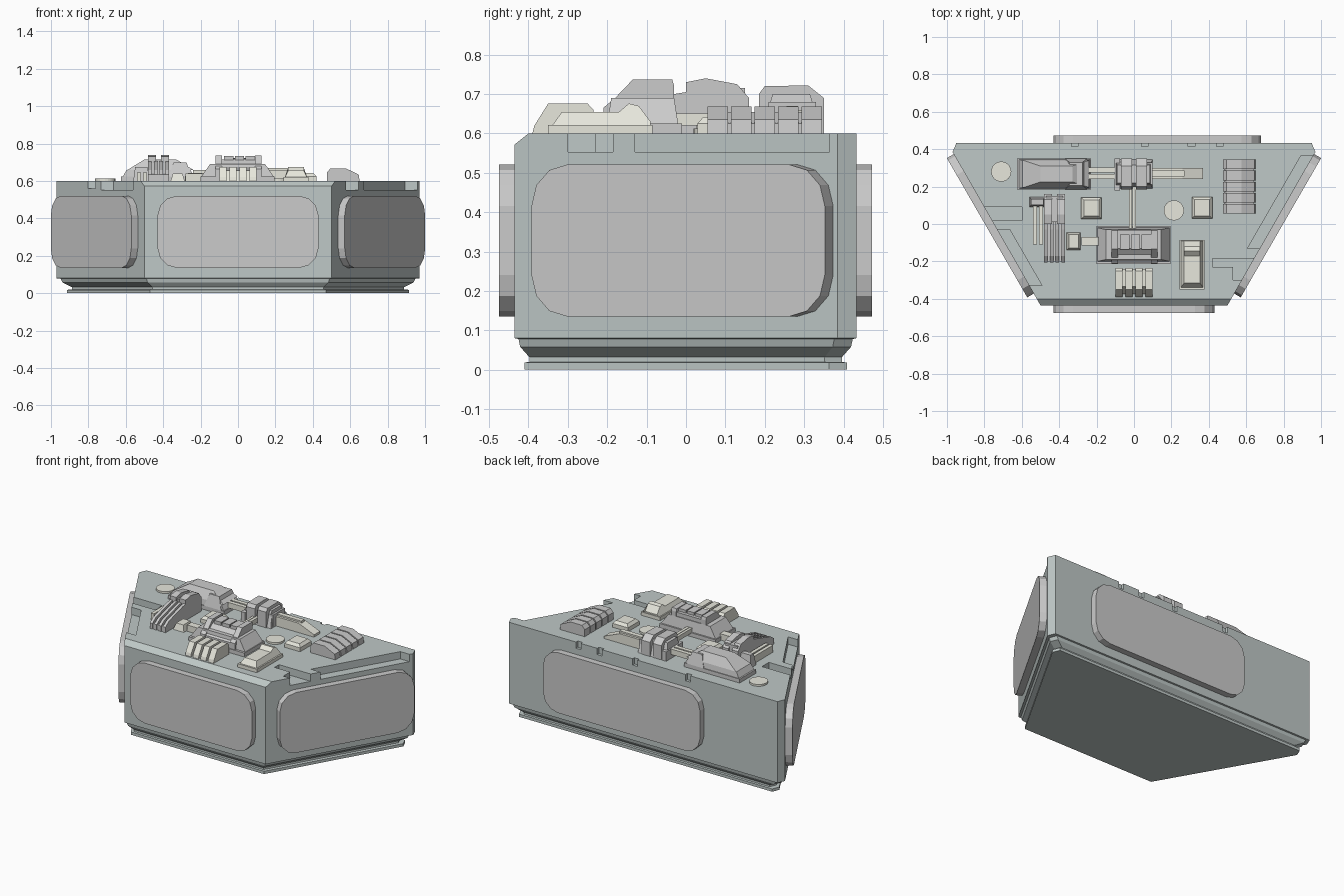
import bpy, bmesh, math
from mathutils import Vector

if "Cube" in bpy.data.objects:
    bpy.data.objects.remove(bpy.data.objects["Cube"])


def material(name, rgb):
    m = bpy.data.materials.new(name)
    m.diffuse_color = (*rgb, 1)
    m.use_nodes = True
    m.node_tree.nodes["Principled BSDF"].inputs["Base Color"].default_value = m.diffuse_color
    return m


HULL = material("hull_grey_green", (0.52, 0.58, 0.57))
CREAM = material("cream", (0.80, 0.80, 0.72))
TOP = 0.6


def make(name, solids, mat=None):
    """One object from several solids; each solid is a list of matching rings."""
    bm = bmesh.new()
    for rings in solids:
        vs = [[bm.verts.new(p) for p in r] for r in rings]
        n = len(vs[0])
        bm.faces.new(vs[0])
        bm.faces.new(vs[-1])
        for a, b in zip(vs, vs[1:]):
            for i in range(n):
                j = (i + 1) % n
                bm.faces.new((a[i], a[j], b[j], b[i]))
    bmesh.ops.recalc_face_normals(bm, faces=bm.faces)
    me = bpy.data.meshes.new(name)
    bm.to_mesh(me)
    bm.free()
    ob = bpy.data.objects.new(name, me)
    bpy.context.collection.objects.link(ob)
    if mat:
        me.materials.append(mat)
    return ob


def prism(pts, axis, lo, hi):
    """Profile extruded along x (points y,z), y (points x,z) or z (points x,y)."""
    place = {"x": lambda a, b, c: (c, a, b), "y": lambda a, b, c: (a, c, b),
             "z": lambda a, b, c: (a, b, c)}[axis]
    return [[place(a, b, c) for a, b in pts] for c in (lo, hi)]


def box(x0, x1, y0, y1, z0, z1, tx=0, ty=0):
    """Box whose top is drawn in by tx and ty."""
    def ring(z, a, b):
        return [(x0 + a, y0 + b, z), (x1 - a, y0 + b, z), (x1 - a, y1 - b, z), (x0 + a, y1 - b, z)]
    return [ring(z0, 0, 0), ring(z1, tx, ty)]


def ribs(pts, axis, lo, hi, count, gap):
    """Profile repeated as evenly spaced slices."""
    step = (hi - lo + gap) / count
    return [prism(pts, axis, lo + i * step, lo + (i + 1) * step - gap) for i in range(count)]


# Hull: half-hexagon with stepped foot and chamfered front top edge
outline = [(-.5, -.435), (.5, -.435), (.97, .385), (.95, .433), (-.95, .433), (-.97, .385)]
levels = [(0, .943), (.018, .943), (.02, .915), (.032, .915), (.058, .968), (.078, .978), (.08, 1), (.572, 1)]
rings = [[(x * s, y * s, z) for x, y in outline] for z, s in levels]
rings.append([(-.52, -.40, TOP), (.52, -.40, TOP)] + [(x, y, TOP) for x, y in outline[2:]])
hull = make("hull", [rings], HULL)


# Notches cut into the top rim
def rim_slot(y0, y1, side, inset=.06):
    def pt(y, d):
        return side * (.5 + (y + .435) / 1.732 - d * 1.155), y
    return prism([pt(y0, inset), pt(y1, inset), pt(y1, -.03), pt(y0, -.03)], "z", .553, .7)


cuts = [rim_slot(-.13, .365, 1), rim_slot(-.33, -.03, -1),
        prism([(.42, -.185), (.70, -.185), (.63, -.3), (.53, -.3), (.53, -.23), (.42, -.23)], "z", .553, .7),
        prism([(-.84, .09), (-.6, .09), (-.6, .02), (-.80, .02)], "z", .56, .7)]
cuts += [box(x, x + .035, .415, .5, .56, .7) for x in (-.335, .04, .29, .44)]
cutter = make("rim_cutter", cuts)
cutter.hide_render = True
mod = hull.modifiers.new("notches", "BOOLEAN")
mod.operation, mod.solver, mod.object = "DIFFERENCE", "EXACT", cutter
bpy.context.view_layer.objects.active = hull
bpy.ops.object.modifier_apply(modifier=mod.name)
bpy.data.objects.remove(cutter)


# Raised rounded wall panels
def panel(name, centre, normal, width):
    n = Vector(normal).normalized()
    u = Vector((-n.y, n.x, 0))
    hw, hh, r = width / 2, .193, .105
    pts = []
    for k, (sx, sz) in enumerate([(1, 1), (-1, 1), (-1, -1), (1, -1)]):
        for i in range(4):
            t = math.radians(90 * k + 30 * i)
            pts.append((sx * (hw - r) + r * math.cos(t), sz * (hh - r) + r * math.sin(t)))
    c = Vector((*centre, .328))
    make(name, [[[c + u * a + Vector((0, 0, b)) + n * d for a, b in pts] for d in (-.01, .04)]])


panel("front_panel", (0, -.435), (0, -1, 0), .86)
panel("back_panel", (.125, .433), (0, 1, 0), 1.11)
for s, side in ((1, "right"), (-1, "left")):
    panel(side + "_panel", (s * .751, 0), (s * .866, -.5, 0), .86)

# Rear left housing with tapered roof
make("rear_housing", [
    box(-.625, -.23, .185, .35, TOP, .625),
    box(-.615, -.235, .19, .345, .625, .66, .02, .005),
    box(-.59, -.24, .195, .34, .66, .715, .09, .03),
    box(-.37, -.25, .185, .35, .625, .70, .025, .02)])

# Rear middle coupling block
coupling = [(.185, TOP), (.185, .70), (.20, .72), (.31, .722), (.35, .69), (.35, TOP)]
make("coupling_block", ribs(coupling, "x", -.07, .07, 2, .02) + [
    box(-.105, .10, .19, .345, TOP, .70, .015, .03),
    box(-.105, -.075, .18, .35, TOP, .66),
    box(.07, .10, .21, .33, TOP, .68)])

# Cream pipes joining the blocks
make("pipes_left", [box(-.24, -.1, y, y + .026, .625, .66) for y in (.24, .275)], CREAM)
make("pipe_right", [
    prism([(.09, TOP), (.09, .66), (.26, .66), (.37, .615), (.37, TOP)], "y", .24, .30),
    box(.09, .27, .255, .285, .65, .67)], CREAM)
make("pipe_middle", [box(-.028, -.012, -.03, .2, .62, .65), box(-.008, .01, -.03, .2, .62, .65)], CREAM)
make("pipe_elbow", [box(-.28, -.19, -.115, -.07, TOP, .64),
                    box(-.36, -.285, -.14, -.045, TOP, .64, .012, .012)], CREAM)

# Central machine with stepped sloping ends
core = [(-.21, TOP), (-.21, .665), (-.18, .69), (-.135, .737), (-.035, .737), (-.03, .72), (-.03, TOP)]
make("central_machine", [
    box(-.2, .195, -.215, -.01, TOP, .625),
    box(-.195, .19, -.20, -.02, .625, .69, .045, .01),
    prism(core, "x", -.12, -.085), prism(core, "x", .09, .125),
    prism([(-.205, TOP), (-.205, .66), (-.13, .715), (-.035, .715), (-.035, TOP)], "x", -.1, .1)]
    + [box(x, x + .05, -.135, -.055, .71, .733) for x in (-.075, -.017, .04)])

# Left engine: tall rounded head and a slatted sloping tail
head = [(.02, TOP), (0, .64), (0, .73), (.05, .74), (.13, .725), (.16, .69), (.16, TOP)]
tail = [(-.205, TOP), (-.205, .635), (-.17, .66), (-.03, .70), (.03, .71), (.03, TOP)]
make("engine_head", ribs(head, "x", -.48, -.37, 2, .025) + [box(-.47, -.38, .01, .15, TOP, .715)])
make("engine_tail", ribs(tail, "x", -.48, -.37, 4, .013) + [box(-.475, -.375, -.2, .03, TOP, .635)])
make("engine_cap", [box(-.56, -.475, .09, .145, TOP, .675, .01, .012)])
make("engine_tubes", [box(x, x + .022, -.11, .1, TOP, .645) for x in (-.54, -.508)], CREAM)

# Right ribbed vent
vent = [(.475, TOP), (.475, .645), (.495, .668), (.575, .668), (.645, .635), (.65, TOP)]
make("ribbed_vent", ribs(vent, "y", .055, .345, 5, .008)
     + [prism([(.48, TOP), (.48, .65), (.575, .655), (.64, .625), (.64, TOP)], "y", .06, .34)])

# Front ribbed cream vent
fins = [(-.39, TOP), (-.385, .62), (-.35, .676), (-.25, .676), (-.235, .66), (-.235, TOP)]
make("front_vent", ribs(fins, "x", -.1, .1, 4, .014)
     + [prism([(-.375, TOP), (-.335, .655), (-.24, .655), (-.24, TOP)], "x", -.095, .095)], CREAM)

# Front right cream hatch
hatch = [(-.34, .62), (-.315, .655), (-.17, .655), (-.145, .676), (-.12, .67), (-.09, .63), (-.09, .62)]
make("cream_hatch", [box(.243, .378, -.35, -.085, TOP, .622),
                     [[(.25, y, z) if z < .63 else (.268, y, z) for y, z in hatch],
                      [(.37, y, z) if z < .63 else (.352, y, z) for y, z in hatch]]], CREAM)

# Small cream boxes and round caps
for i, (x, y) in enumerate([(-.228, .085), (.364, .087)]):
    make(f"small_box_{i + 1}", [box(x - .055, x + .055, y - .058, y + .058, TOP, .625),
                                box(x - .055, x + .055, y - .058, y + .058, .625, .642, .015, .015)], CREAM)
for i, (x, y) in enumerate([(-.71, .28), (.213, .073)]):
    circle = [(x + .054 * math.cos(k * math.pi / 12), y + .054 * math.sin(k * math.pi / 12)) for k in range(24)]
    make(f"round_cap_{i + 1}", [prism(circle, "z", TOP - .005, .612)], CREAM)
